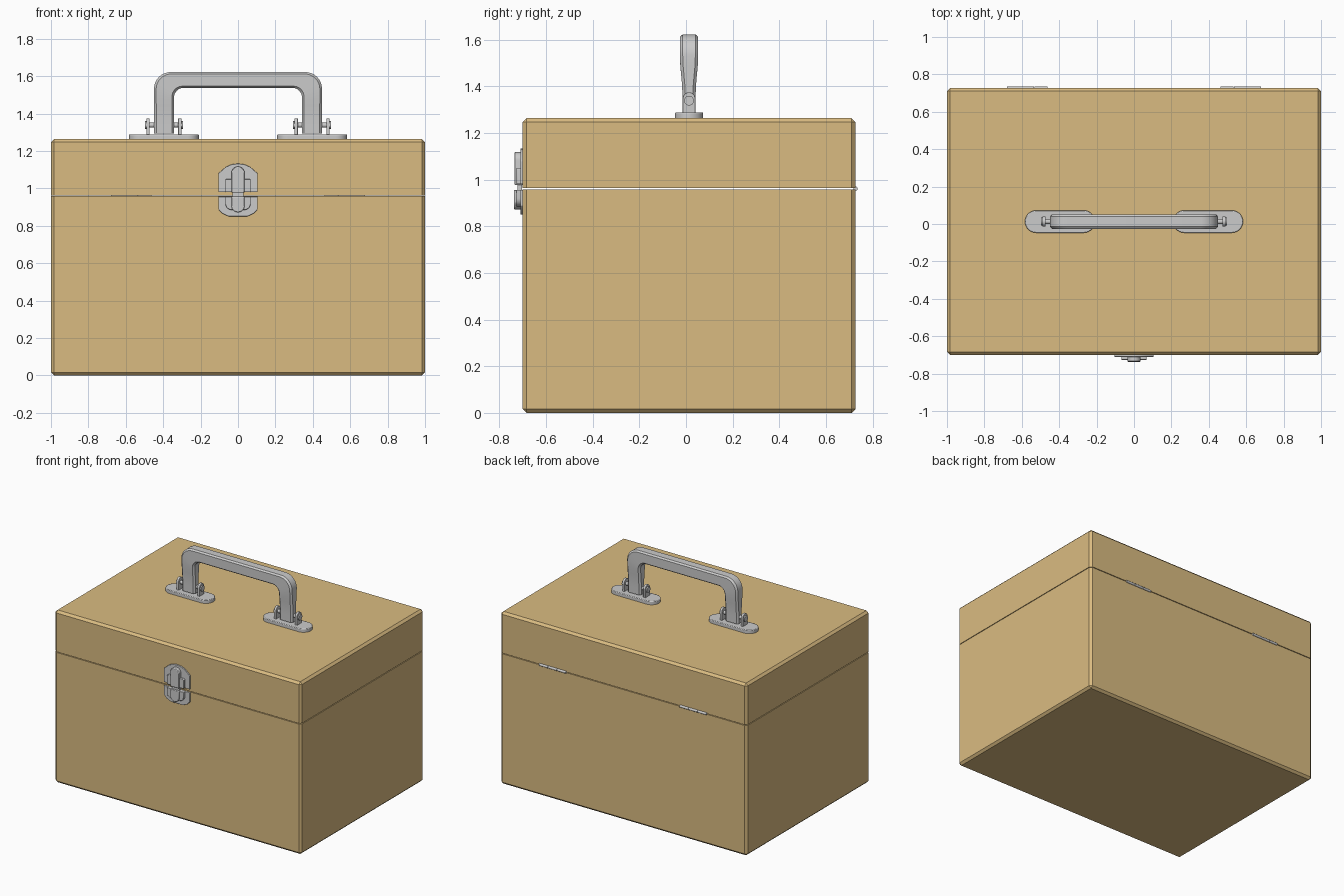
import bpy, bmesh, math
from mathutils import Vector

if "Cube" in bpy.data.objects:
    bpy.data.objects.remove(bpy.data.objects["Cube"])

CY = 0.013          # box centre in y
tan = bpy.data.materials.new("tan_case")
tan.diffuse_color = (0.70, 0.50, 0.22, 1)
tan.use_nodes = True
tan.node_tree.nodes["Principled BSDF"].inputs["Base Color"].default_value = tan.diffuse_color


def finish(name, bm, mat=None, bevel=0, smooth=True):
    bmesh.ops.recalc_face_normals(bm, faces=bm.faces)
    me = bpy.data.meshes.new(name)
    bm.to_mesh(me)
    bm.free()
    ob = bpy.data.objects.new(name, me)
    bpy.context.collection.objects.link(ob)
    if mat:
        me.materials.append(mat)
    if bevel:
        m = ob.modifiers.new("edge", 'BEVEL')
        m.width, m.segments, m.limit_method = bevel, 2, 'ANGLE'
    if smooth:
        bpy.ops.object.select_all(action='DESELECT')
        ob.select_set(True)
        bpy.context.view_layer.objects.active = ob
        bpy.ops.object.shade_smooth_by_angle(angle=math.radians(35))
    return ob


def prism(name, pts, axis, a, b, bevel=0):
    """Extrude a 2D outline along an axis from a to b."""
    def place(p, t):
        u, v = p
        return {'x': (t, u, v), 'y': (u, t, v), 'z': (u, v, t)}[axis]
    bm = bmesh.new()
    lo = [bm.verts.new(place(p, a)) for p in pts]
    hi = [bm.verts.new(place(p, b)) for p in pts]
    bm.faces.new(lo)
    bm.faces.new(hi[::-1])
    n = len(pts)
    for i in range(n):
        bm.faces.new((lo[i], lo[(i + 1) % n], hi[(i + 1) % n], hi[i]))
    return finish(name, bm, bevel=bevel)


def arc(cx, cy, r, a0, a1, n=8):
    return [(cx + r * math.cos(math.radians(a0 + (a1 - a0) * i / n)),
             cy + r * math.sin(math.radians(a0 + (a1 - a0) * i / n))) for i in range(n + 1)]


def arch(c, w, z0, z1, r):
    """Outline flat at z0, with both corners rounded at the z1 end."""
    s = 1 if z1 > z0 else -1
    k = w - r
    pts = [(-w, 0), (w, 0)] + arc(k, abs(z1 - z0) - r, r, 0, 90)
    left = arc(-k, abs(z1 - z0) - r, r, 90, 180)
    pts += left[1:] if k < 1e-6 else left
    return [(c + u, z0 + s * v) for u, v in pts]


def rod(name, x, y, z, r, length):
    prism(name, arc(y, z, r, 0, 360, 20)[:-1], 'x', x - length / 2, x + length / 2)


# case halves: chamfered hollow shells, open at the seam
def shell(name, z0, z1, seam):
    bm = bmesh.new()
    bmesh.ops.create_cube(bm, size=1)
    for v in bm.verts:
        v.co = Vector((v.co.x * 2, v.co.y * 1.426 + CY, z0 if v.co.z < 0 else z1))
    edges = [e for e in bm.edges if not all(abs(v.co.z - seam) < 1e-4 for v in e.verts)]
    bmesh.ops.bevel(bm, geom=edges, offset=0.016, segments=1, affect='EDGES')
    rim = [f for f in bm.faces if all(abs(v.co.z - seam) < 1e-4 for v in f.verts)]
    bmesh.ops.inset_region(bm, faces=rim, thickness=0.05)
    inner = bmesh.ops.extrude_discrete_faces(bm, faces=rim)['faces']
    depth = (z0 + z1 - 2 * seam) * 0.5 * 2
    depth -= math.copysign(0.05, depth)
    bmesh.ops.translate(bm, verts=inner[0].verts, vec=(0, 0, depth))
    finish(name, bm, mat=tan, smooth=False)


shell("case_body", 0, 0.958, 0.958)
shell("case_lid", 0.963, 1.263, 0.963)

# hinge knuckles at the back
for side, label in ((-1, "left"), (1, "right")):
    for i in range(3):
        rod(f"hinge_{label}_{i}", side * (0.57 + (i - 1) * 0.073), 0.727, 0.961, 0.009, 0.071)

# carrying handle: chamfered section swept round the outer and inner outlines
outer = [(0.449, z) for z in (1.294, 1.35, 1.40, 1.44, 1.487)] + arc(0.359, 1.532, 0.09, 0, 90)
inner = [(0.342, z) for z in (1.294, 1.35, 1.40, 1.44, 1.465)] + arc(0.292, 1.487, 0.05, 0, 90)
half = list(zip(outer, inner))
stations = half + [((-o[0], o[1]), (-i[0], i[1])) for o, i in reversed(half)]
bm = bmesh.new()
rings = []
for o, i in stations:
    O, I = Vector((o[0], 0, o[1])), Vector((i[0], 0, i[1]))
    c = 0.012
    d = (O - I).normalized() * c

    def hw(z):
        t = min(max((z - 1.36) / 0.17, 0), 1)
        return 0.028 + 0.011 * t * t * (3 - 2 * t)
    sec = []
    for P, q, side in ((O, c, -1), (O - d, 0, -1), (I + d, 0, -1), (I, c, -1),
                       (I, c, 1), (I + d, 0, 1), (O - d, 0, 1), (O, c, 1)):
        sec.append(bm.verts.new((P.x, CY + side * (hw(P.z) - q), P.z)))
    rings.append(sec)
for r0, r1 in zip(rings, rings[1:]):
    for k in range(8):
        bm.faces.new((r0[k], r0[(k + 1) % 8], r1[(k + 1) % 8], r1[k]))
bm.faces.new(rings[0])
bm.faces.new(rings[-1])
finish("carry_handle", bm)

# handle mounts: rounded plate, two ears and a pivot pin on each side
for s, label in ((-1, "left"), (1, "right")):
    cx = s * 0.396
    plate = arc(cx + 0.127, CY, 0.06, -90, 90, 14) + arc(cx - 0.127, CY, 0.06, 90, 270, 14)
    prism(f"mount_plate_{label}", plate, 'z', 1.258, 1.288, 0.004)
    for k in (-1, 1):
        ex = cx + k * 0.085
        prism(f"mount_ear_{label}_{'in' if k == -s else 'out'}",
              arch(CY, 0.027, 1.28, 1.374, 0.027), 'x', ex - 0.009, ex + 0.009, 0.002)
        rod(f"pivot_head_{label}_{'in' if k == -s else 'out'}",
            cx + k * 0.09, CY, 1.338, 0.021, 0.024)
    rod(f"pivot_pin_{label}", cx, CY, 1.338, 0.013, 0.17)

# front latch: backing plates, side blocks, lever halves and the link between
F = -0.698
top_plate = [(-0.105, 0.98), (0.105, 0.98), (0.105, 1.08), (0.065, 1.115), (0.035, 1.128),
             (0, 1.133), (-0.035, 1.128), (-0.065, 1.115), (-0.105, 1.08)]
low_plate = [(-0.105, 0.956), (0.105, 0.956), (0.105, 0.888), (0.085, 0.866), (0.05, 0.85),
             (-0.05, 0.85), (-0.085, 0.866), (-0.105, 0.888)]
prism("latch_plate_upper", top_plate, 'y', F, -0.71, 0.002)
prism("latch_plate_lower", low_plate, 'y', F, -0.71, 0.002)
prism("latch_block_upper", arch(0, 0.068, 0.98, 1.05, 0.008), 'y', F, -0.726, 0.003)
prism("latch_block_lower", arch(0, 0.068, 0.956, 0.885, 0.035), 'y', F, -0.728, 0.003)
prism("latch_lever_upper", arch(0, 0.035, 0.977, 1.117, 0.035), 'y', F, -0.736, 0.004)
prism("latch_lever_lower", arch(0, 0.035, 0.956, 0.872, 0.035), 'y', F, -0.737, 0.004)
prism("latch_link", arch(0, 0.03, 0.94, 0.99, 0.002), 'y', F - 0.004, -0.722)
